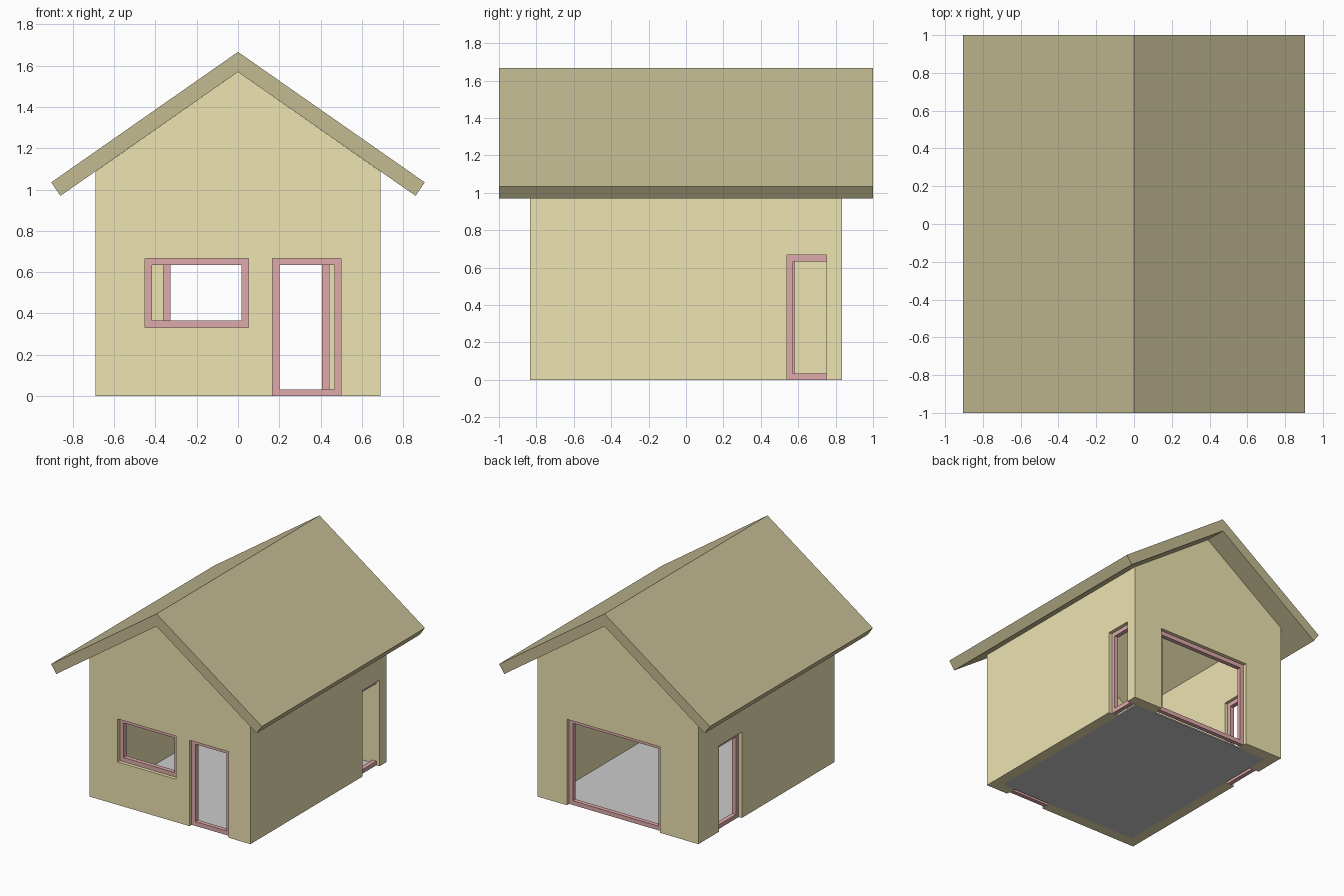
import bpy, bmesh

if "Cube" in bpy.data.objects:
    bpy.data.objects.remove(bpy.data.objects["Cube"])


def material(name, rgb):
    m = bpy.data.materials.new(name)
    m.diffuse_color = (*rgb, 1)
    m.use_nodes = True
    m.node_tree.nodes["Principled BSDF"].inputs["Base Color"].default_value = m.diffuse_color
    return m


WALL = material("yellow_wall", (0.85, 0.77, 0.44))
ROOF = material("olive_roof", (0.55, 0.50, 0.29))
FRAME = material("red_frame", (0.73, 0.40, 0.40))


def finish(name, bm, mat=None):
    bmesh.ops.recalc_face_normals(bm, faces=bm.faces)
    me = bpy.data.meshes.new(name)
    bm.to_mesh(me)
    bm.free()
    ob = bpy.data.objects.new(name, me)
    bpy.context.collection.objects.link(ob)
    if mat:
        me.materials.append(mat)
    return ob


def prism(name, profile, half, mat=None):
    """Extrude an x,z profile from y = -half to y = half."""
    bm = bmesh.new()
    f = bm.faces.new([bm.verts.new((x, -half, z)) for x, z in profile])
    ext = bmesh.ops.extrude_face_region(bm, geom=[f])["geom"]
    bmesh.ops.translate(bm, vec=(0, 2 * half, 0),
                        verts=[v for v in ext if isinstance(v, bmesh.types.BMVert)])
    return finish(name, bm, mat)


def boxes(name, spans, mat=None):
    """One object made of boxes given as (low corner, high corner)."""
    bm = bmesh.new()
    for lo, hi in spans:
        vs = bmesh.ops.create_cube(bm, size=1)["verts"]
        for v in vs:
            v.co = [(a + b) / 2 + c * (b - a) for a, b, c in zip(lo, hi, v.co)]
    return finish(name, bm, mat)


def cut(target, cutter):
    mod = target.modifiers.new("cut", "BOOLEAN")
    mod.operation = "DIFFERENCE"
    mod.solver = "EXACT"
    mod.object = cutter
    cutter.hide_render = True
    bpy.context.view_layer.objects.active = target
    bpy.ops.object.modifier_apply(modifier=mod.name)
    bpy.data.objects.remove(cutter)


X, Y, T, BAR = 0.69, 0.833, 0.083, 0.033

# Roof: bent slab overhanging on all sides
prism("roof", [(-0.905, 1.035), (0, 1.667), (0.905, 1.035),
               (0.86, 0.97), (0, 1.57), (-0.86, 0.97)], 1.0, ROOF)

# Walls: gabled shell, hollowed by an inset copy of its profile
walls = prism("walls", [(-X, 0), (X, 0), (X, 1.088), (0, 1.57), (-X, 1.088)], Y, WALL)
xi = X - T
cut(walls, prism("hollow", [(-xi, -0.1), (xi, -0.1), (xi, 1.045), (0, 1.468), (-xi, 1.045)], Y - T))

# Floor
boxes("floor", [((-xi, -Y + T, 0), (xi, Y - T, 0.01))])


def opening(name, axis, side, u0, u1, z0, z1, stiles=(True, True)):
    """Cut a hole in one wall and set a recessed frame in it."""
    wall = Y if axis == "y" else X

    def span(a, b, c, d, d0, d1):
        p, q = sorted((side * (wall - d0), side * (wall - d1)))
        if axis == "y":
            return (a, p, c), (b, q, d)
        return (p, a, c), (q, b, d)

    low = z0 if z0 > 0 else -0.1
    cut(walls, boxes("cutter", [span(u0, u1, low, z1, -0.05, T + 0.05)]))
    d = (0.027, 0.06)
    a = u0 + BAR if stiles[0] else u0
    b = u1 - BAR if stiles[1] else u1
    parts = [span(a, b, z0, z0 + BAR, *d), span(a, b, z1 - BAR, z1, *d)]
    if stiles[0]:
        parts.append(span(u0, a, z0, z1, *d))
    if stiles[1]:
        parts.append(span(b, u1, z0, z1, *d))
    boxes(name, parts, FRAME)


# Window and doors
opening("front_window_frame", "y", -1, -0.45, 0.05, 0.333, 0.667)
opening("front_door_frame", "y", -1, 0.167, 0.5, 0, 0.667)
opening("back_door_frame", "y", 1, -0.36, 0.44, 0, 0.667)
opening("left_door_frame", "x", -1, 0.30, 0.58, 0, 0.667)
# The far stile of this door is buried in the back wall
opening("right_door_frame", "x", 1, 0.54, Y - T, 0, 0.667, (True, False))
